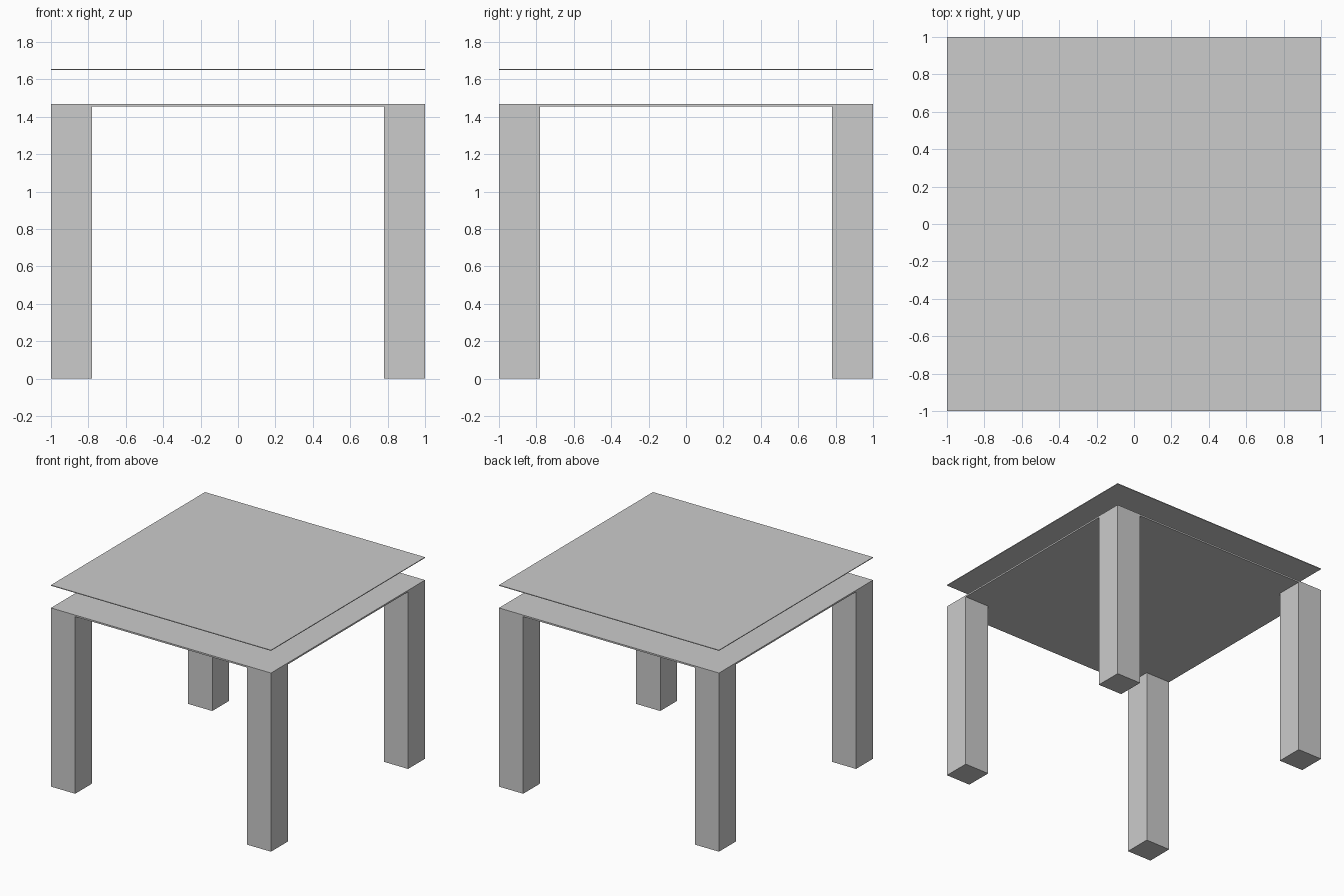
import bpy

if "Cube" in bpy.data.objects:
    bpy.data.objects.remove(bpy.data.objects["Cube"])

WIDTH = 2.0
LEG = 0.22
SLAB_BOTTOM, SLAB_TOP = 1.455, 1.468
SHEET_BOTTOM, SHEET_TOP = 1.65, 1.656


def box(name, cx, cy, size, z0, z1):
    """Square box with a given footprint between two heights."""
    bpy.ops.mesh.primitive_cube_add(size=1, location=(cx, cy, (z0 + z1) / 2))
    obj = bpy.context.object
    obj.name = name
    obj.scale = (size, size, z1 - z0)
    bpy.ops.object.transform_apply(location=False, rotation=False, scale=True)
    return obj


# Four corner legs, flush with the slab edges
offset = (WIDTH - LEG) / 2
for y_name, sy in (("front", -1), ("back", 1)):
    for x_name, sx in (("left", -1), ("right", 1)):
        box(f"{y_name}_{x_name}_leg", sx * offset, sy * offset, LEG, 0, SLAB_BOTTOM)

# Thin lower slab resting on the legs
box("lower_slab", 0, 0, WIDTH, SLAB_BOTTOM, SLAB_TOP)

# Separate thin sheet floating above the slab
box("tabletop_sheet", 0, 0, WIDTH, SHEET_BOTTOM, SHEET_TOP)
